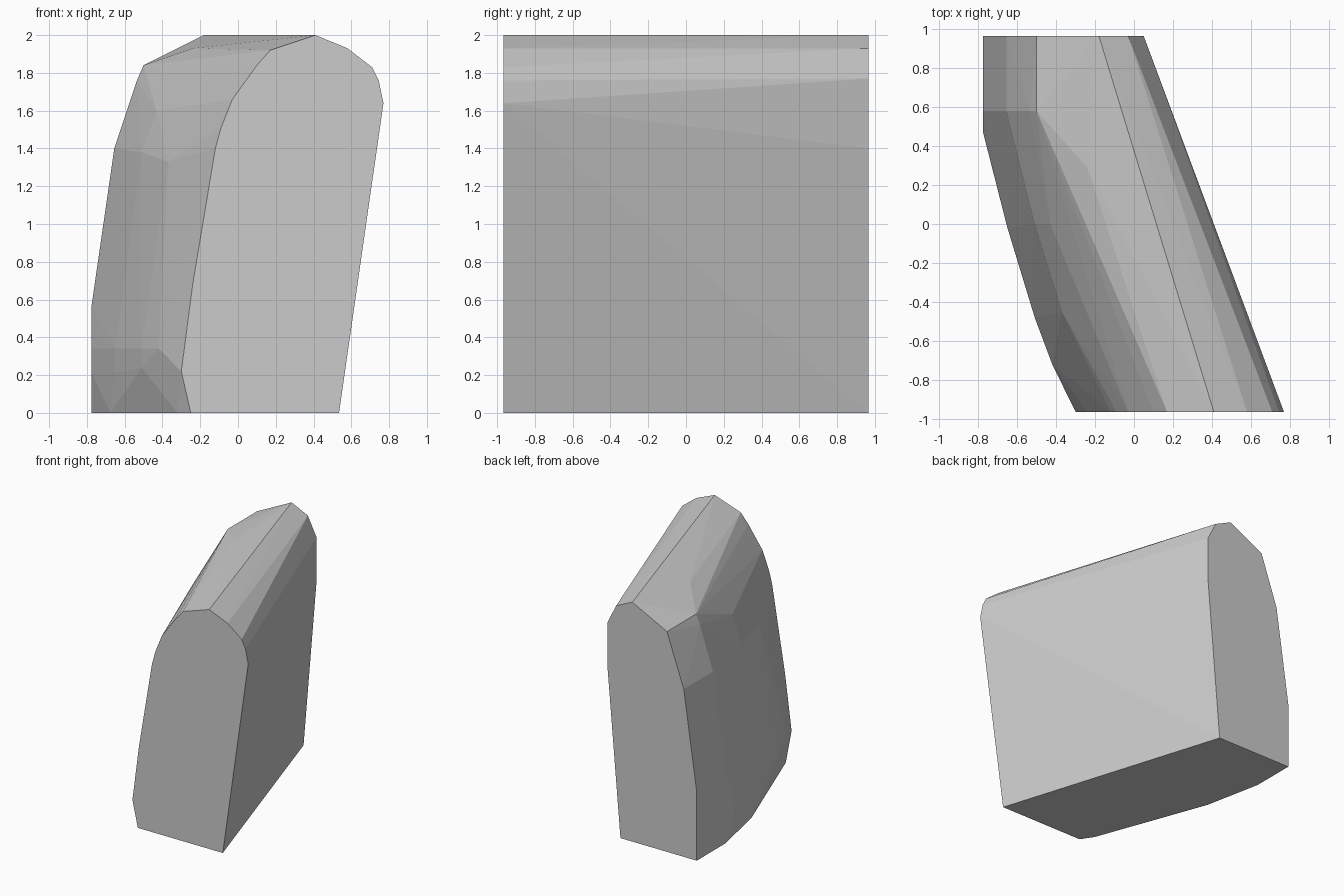
import bpy
import bmesh

HALF = 0.965

# Front outline (x, z), a leaning arch
front = [(-0.25, 0), (0.535, 0), (0.77, 1.64), (0.745, 1.76), (0.71, 1.83),
         (0.58, 1.93), (0.41, 2.0), (0.17, 1.92), (0.10, 1.84), (-0.03, 1.66),
         (-0.09, 1.51), (-0.12, 1.40), (-0.24, 0.68), (-0.30, 0.22)]

# Back outline (x, z), shifted to the left
back = [(-0.07, 0), (0.05, 1.40), (0.05, 1.77), (-0.03, 1.93), (-0.18, 2.0),
        (-0.50, 1.84), (-0.655, 1.40), (-0.775, 0.57), (-0.775, 0)]

# Swelling of the left side between the two ends (x, y, z)
swell = [
    # foot edge
    (-0.775, 0.59, 0), (-0.675, 0.10, 0), (-0.32, -0.86, 0),
    # widest belt
    (-0.775, 0.47, 0.21), (-0.775, 0.47, 0.34), (-0.65, -0.02, 0.21),
    (-0.65, -0.02, 0.34), (-0.51, -0.48, 0.24), (-0.51, -0.48, 0.34),
    (-0.42, -0.72, 0.34),
    # upper wall
    (-0.775, 0.58, 0.57), (-0.655, 0.58, 1.40), (-0.535, 0.58, 1.76),
    (-0.51, 0.0, 1.38), (-0.37, -0.45, 1.33), (-0.24, -0.66, 1.40),
    # rounded shoulder
    (-0.50, 0.58, 1.84), (-0.34, 0.34, 1.88), (-0.24, 0.29, 1.93),
    (-0.43, 0.0, 1.60), (-0.11, -0.79, 1.62), (-0.06, -0.61, 1.80),
    (0.05, -0.49, 1.92),
]

points = [(x, -HALF, z) for x, z in front]
points += [(x, HALF, z) for x, z in back]
points += swell

# Wrap the outlines in one faceted convex skin
bm = bmesh.new()
for p in points:
    bm.verts.new(p)
result = bmesh.ops.convex_hull(bm, input=bm.verts)
loose = [v for v in bm.verts if not v.link_faces]
bmesh.ops.delete(bm, geom=loose, context='VERTS')
bmesh.ops.dissolve_limit(bm, angle_limit=0.01, verts=bm.verts, edges=bm.edges)
bmesh.ops.recalc_face_normals(bm, faces=bm.faces)

mesh = bpy.data.meshes.new("leaning_block")
bm.to_mesh(mesh)
bm.free()
block = bpy.data.objects.new("leaning_block", mesh)
bpy.context.collection.objects.link(block)
